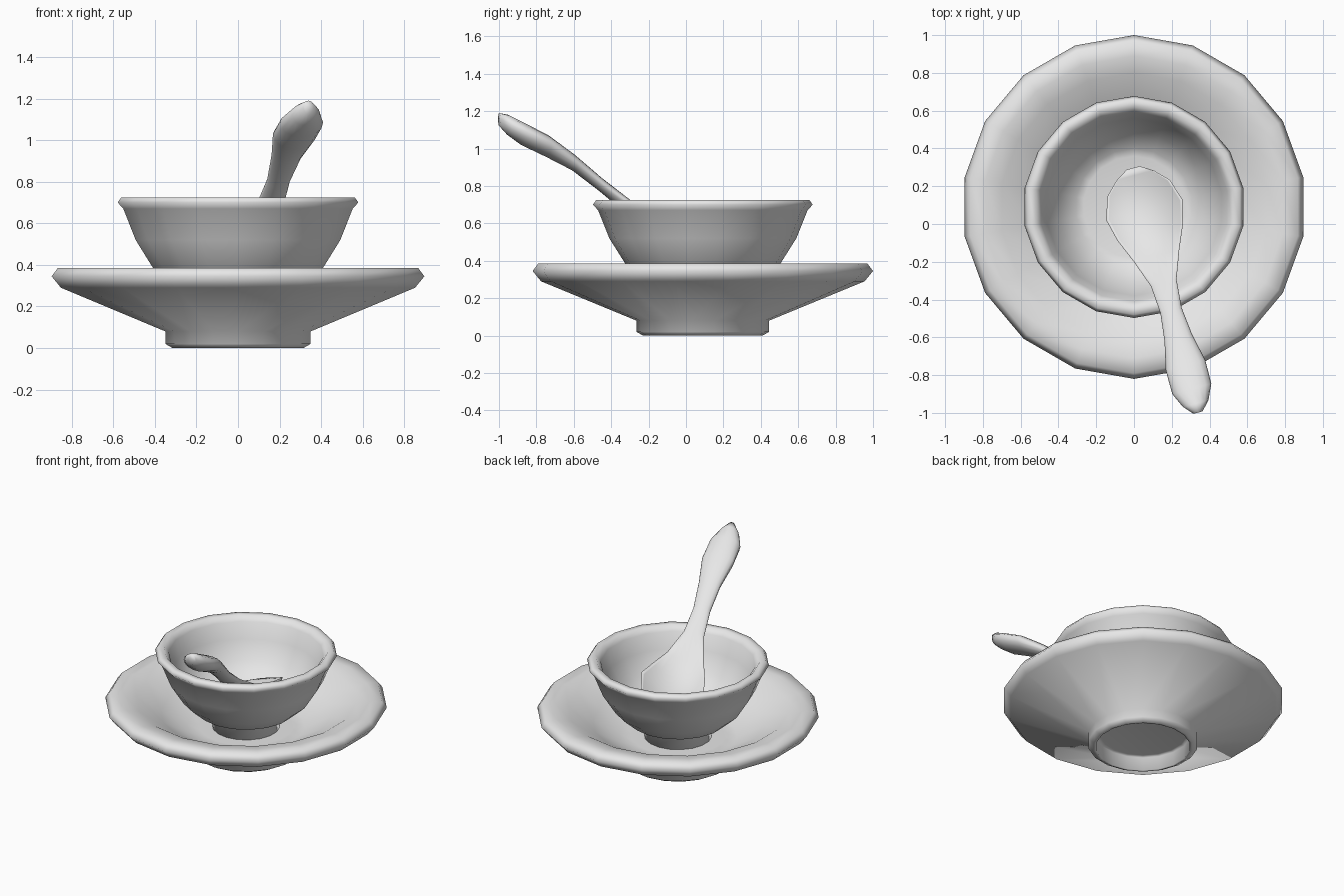
import bpy, bmesh, math

cube = bpy.data.objects.get("Cube")
if cube:
    bpy.data.objects.remove(cube, do_unlink=True)

# One glazed ceramic colour for the whole set
ceramic = bpy.data.materials.new("pale grey ceramic")
ceramic.use_nodes = True
GREY = (0.8, 0.8, 0.8, 1)
ceramic.diffuse_color = GREY
ceramic.node_tree.nodes["Principled BSDF"].inputs["Base Color"].default_value = GREY

SIDES = 18
CENTRE_Y = 0.09


def loft(name, rings):
    """Skin closed rings of points, cap both ends and smooth throughout."""
    bm = bmesh.new()
    loops = [[bm.verts.new(p) for p in ring] for ring in rings]
    n = len(loops[0])
    for a, b in zip(loops, loops[1:]):
        for i in range(n):
            j = (i + 1) % n
            bm.faces.new((a[i], a[j], b[j], b[i]))
    bm.faces.new(loops[0])
    bm.faces.new(loops[-1])
    bmesh.ops.recalc_face_normals(bm, faces=bm.faces)
    for face in bm.faces:
        face.smooth = True
    mesh = bpy.data.meshes.new(name)
    bm.to_mesh(mesh)
    bm.free()
    mesh.materials.append(ceramic)
    obj = bpy.data.objects.new(name, mesh)
    bpy.context.collection.objects.link(obj)


def turned(name, profile):
    """Revolve a radius/height profile that starts and ends on a flat disc."""
    def ring(r, z):
        steps = [math.tau * i / SIDES + math.pi / 2 for i in range(SIDES)]
        return [(r * math.cos(t), r * math.sin(t) + CENTRE_Y, z) for t in steps]
    loft(name, [ring(r, z) for r, z in profile])


# Saucer: hollow foot, flared underside, thick lip, sloping well
turned("saucer", [
    (0.28, 0.10), (0.305, 0.095), (0.305, 0.0), (0.32, 0.0), (0.355, 0.02),
    (0.355, 0.08), (0.865, 0.29), (0.91, 0.345), (0.88, 0.385), (0.80, 0.385),
    (0.71, 0.365), (0.55, 0.27), (0.38, 0.18), (0.30, 0.18)])

# Bowl: small foot, rounded wall, rolled lip, round hollow
turned("bowl", [
    (0.19, 0.22), (0.20, 0.17), (0.22, 0.17), (0.205, 0.25), (0.32, 0.30),
    (0.415, 0.385), (0.50, 0.52), (0.56, 0.67), (0.5875, 0.70),
    (0.57, 0.725), (0.53, 0.725), (0.50, 0.69), (0.47, 0.58),
    (0.40, 0.455), (0.31, 0.36), (0.27, 0.35)])

# Spoon stations: distance along axis, half width, rim height, depth, hollow
stations = [
    (-0.23, 0.035, 0.44, 0.02, 0.0), (-0.19, 0.10, 0.45, 0.05, 0.01),
    (-0.12, 0.17, 0.48, 0.08, 0.055), (0, 0.21, 0.525, 0.11, 0.075),
    (0.12, 0.18, 0.555, 0.11, 0.07), (0.25, 0.125, 0.605, 0.08, 0.03),
    (0.40, 0.07, 0.70, 0.05, -0.03), (0.55, 0.058, 0.81, 0.04, -0.035),
    (0.70, 0.075, 0.93, 0.05, -0.04), (0.85, 0.108, 1.03, 0.075, -0.045),
    (0.98, 0.107, 1.085, 0.07, -0.055), (1.06, 0.07, 1.125, 0.055, -0.055),
    (1.11, 0.025, 1.16, 0.04, -0.03)]
AXIS = (0.256, -0.967)
START = (0.055, 0.075)
POINTS = 16


def spoon_ring(s, half, rim, depth, hollow):
    """Curved underside from rim to rim, then back over the top surface."""
    # The scoop leans to one side and the handle levels out
    roll = 0.25 * min(1, max(0, 1 - s / 0.7))
    ring = []
    for k in range(POINTS):
        t = math.tau * k / POINTS
        across, fall = half * math.cos(t), math.sin(t)
        if fall > 0:
            drop = depth * fall
        elif hollow > 0:
            drop = hollow * fall ** 2
        else:
            drop = -hollow * fall
        ring.append((START[0] + AXIS[0] * s - AXIS[1] * across,
                     START[1] + AXIS[1] * s + AXIS[0] * across,
                     rim + roll * across - drop))
    return ring


loft("spoon", [spoon_ring(*st) for st in stations])
